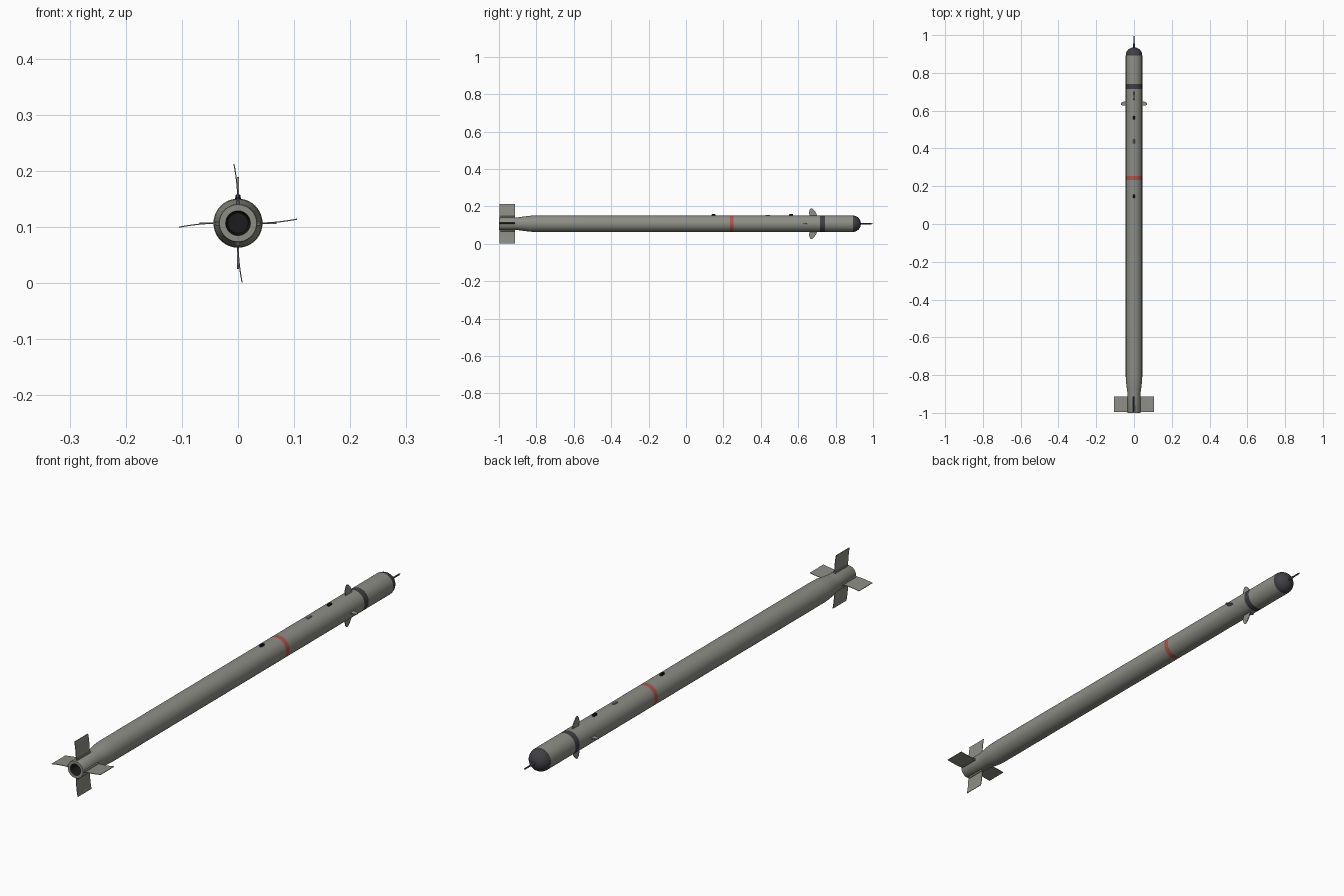
import bpy, bmesh, math
from mathutils import Matrix, Vector

cube = bpy.data.objects.get("Cube")
if cube:
    bpy.data.objects.remove(cube, do_unlink=True)

AXIS = 0.107   # height of the body centreline
R = 0.0437     # body radius
TAIL_R = 0.034


def material(name, rgb):
    m = bpy.data.materials.new(name)
    m.use_nodes = True
    m.diffuse_color = (*rgb, 1)
    m.node_tree.nodes["Principled BSDF"].inputs["Base Color"].default_value = (*rgb, 1)
    return m


GREY = material("body grey", (0.27, 0.27, 0.24))
CHARCOAL = material("charcoal", (0.05, 0.05, 0.058))
RED = material("red band", (0.42, 0.09, 0.07))
BLACK = material("black", (0.012, 0.012, 0.012))


def finish(name, bm, mats, smooth=False):
    bmesh.ops.recalc_face_normals(bm, faces=bm.faces)
    mesh = bpy.data.meshes.new(name)
    bm.to_mesh(mesh)
    bm.free()
    for m in mats:
        mesh.materials.append(m)
    ob = bpy.data.objects.new(name, mesh)
    bpy.context.collection.objects.link(ob)
    ob.location.z = AXIS
    if smooth:
        bpy.ops.object.select_all(action='DESELECT')
        ob.select_set(True)
        bpy.context.view_layer.objects.active = ob
        bpy.ops.object.shade_smooth_by_angle(angle=math.radians(40))
    return ob


def lathe(name, profile, mats, pick=lambda y, r: 0, sides=40):
    """Spin (y, radius) points round the y axis; pick gives the material of each span."""
    bm = bmesh.new()
    verts = [bm.verts.new((r, y, 0)) for y, r in profile]
    edges = [bm.edges.new(pair) for pair in zip(verts, verts[1:])]
    bmesh.ops.spin(bm, geom=verts + edges, cent=(0, 0, 0), axis=(0, 1, 0),
                   angle=math.tau, steps=sides, use_duplicate=False)
    bmesh.ops.remove_doubles(bm, verts=bm.verts, dist=1e-5)
    for f in bm.faces:
        c = f.calc_center_median()
        f.material_index = pick(c.y, math.hypot(c.x, c.z))
    return finish(name, bm, mats, smooth=True)


def plate(name, outline, thick, turn, bend=0.0, root=0.0, mat=GREY):
    """Thin vertical blade from (y, radius) points, curled sideways and turned about the axis."""
    bm = bmesh.new()
    sides = []
    for s in (-1, 1):
        sides.append([bm.verts.new((s * thick / 2 - bend * max(0, r - root) ** 2, y, r))
                      for y, r in outline])
    a, b = sides
    n = len(outline)
    bm.faces.new(a)
    bm.faces.new(b[::-1])
    for i in range(n):
        j = (i + 1) % n
        bm.faces.new((a[i], b[i], b[j], a[j]))
    bm.transform(Matrix.Rotation(turn, 4, 'Y'))
    return finish(name, bm, [mat])


def box(name, centre, size, mat, turn=0.0, bevel=0.0):
    bm = bmesh.new()
    bmesh.ops.create_cube(bm, size=1)
    bm.transform(Matrix.Diagonal((*size, 1)))
    if bevel:
        bmesh.ops.bevel(bm, geom=bm.edges[:], offset=bevel, segments=1, affect='EDGES')
    bm.transform(Matrix.Rotation(turn, 4, 'Y') @ Matrix.Translation(Vector(centre)))
    return finish(name, bm, [mat])


# Body: nozzle recess, boat tail, tube with painted bands and rounded nose
NOSE, NOSE_LEN = 0.893, 0.042
profile = [(-0.95, 0), (-0.95, 0.018), (-1, 0.022), (-1, TAIL_R - 0.001),
           (-0.998, TAIL_R), (-0.9, TAIL_R), (-0.87, 0.038), (-0.84, 0.0422), (-0.81, R),
           (0.234, R), (0.255, R), (0.716, R), (0.742, R), (NOSE, R)]
for i in range(1, 9):
    t = i * math.pi / 16
    profile.append((NOSE + NOSE_LEN * math.sin(t), R * math.cos(t) if i < 8 else 0))


def paint(y, r):
    if y > NOSE or 0.716 < y < 0.742:
        return 1
    if 0.234 < y < 0.255:
        return 2
    if y < -0.94 and r < 0.023:
        return 3
    return 0


lathe("body", profile, [GREY, CHARCOAL, RED, BLACK], paint)

# Nose probe with a thicker base and slim tip
lathe("nose_probe", [(0.93, 0), (0.93, 0.005), (0.955, 0.0045), (0.96, 0.003),
                     (0.99, 0.003), (1.0, 0)], [CHARCOAL], sides=12)

# Four curled tail fins with root hinges
steps = 6
radii = [0.031 + (0.1055 - 0.031) * i / steps for i in range(steps + 1)]
for k, side in enumerate(("top", "left", "bottom", "right")):
    turn = k * math.pi / 2
    # narrow strips keep the curled blade faces flat
    bm = bmesh.new()
    rows = [[[bm.verts.new((s * 0.001 - 1.3 * (r - 0.031) ** 2, y, r))
              for y in (-0.996, -0.913)] for s in (-1, 1)] for r in radii]
    for p, q in zip(rows, rows[1:]):
        for s in (0, 1):
            bm.faces.new((p[s][0], p[s][1], q[s][1], q[s][0]))
        for e in (0, 1):
            bm.faces.new((p[0][e], p[1][e], q[1][e], q[0][e]))
    for row in (rows[0], rows[-1]):
        bm.faces.new((row[0][0], row[0][1], row[1][1], row[1][0]))
    bm.transform(Matrix.Rotation(turn, 4, 'Y'))
    finish(side + "_tail_fin", bm, [GREY])
    box(side + "_fin_hinge", (0, -0.953, TAIL_R + 0.002), (0.008, 0.08, 0.009),
        GREY, turn, 0.001)

# Forward control vanes: a tall vertical pair and a small horizontal pair
tall = [(0.664, 0.038), (0.657, 0.058), (0.661, 0.074), (0.668, 0.082), (0.676, 0.081),
        (0.688, 0.069), (0.697, 0.055), (0.702, 0.038)]
small = [(0.627, 0.038), (0.627, 0.062), (0.631, 0.068), (0.638, 0.069), (0.644, 0.064),
         (0.648, 0.052), (0.648, 0.038)]
for name, outline, turn in (("top_vane", tall, 0), ("bottom_vane", tall, math.pi),
                            ("left_vane", small, math.pi / 2),
                            ("right_vane", small, -math.pi / 2)):
    plate(name, outline, 0.003, turn)

# Launch lugs and a low sensor bump along the top
for name, y in (("rear_lug", 0.147), ("front_lug", 0.562)):
    box(name, (0, y, R + 0.002), (0.009, 0.02, 0.011), BLACK, bevel=0.0015)
box("sensor_bump", (0, 0.437, R), (0.01, 0.024, 0.007), GREY, bevel=0.0015)
